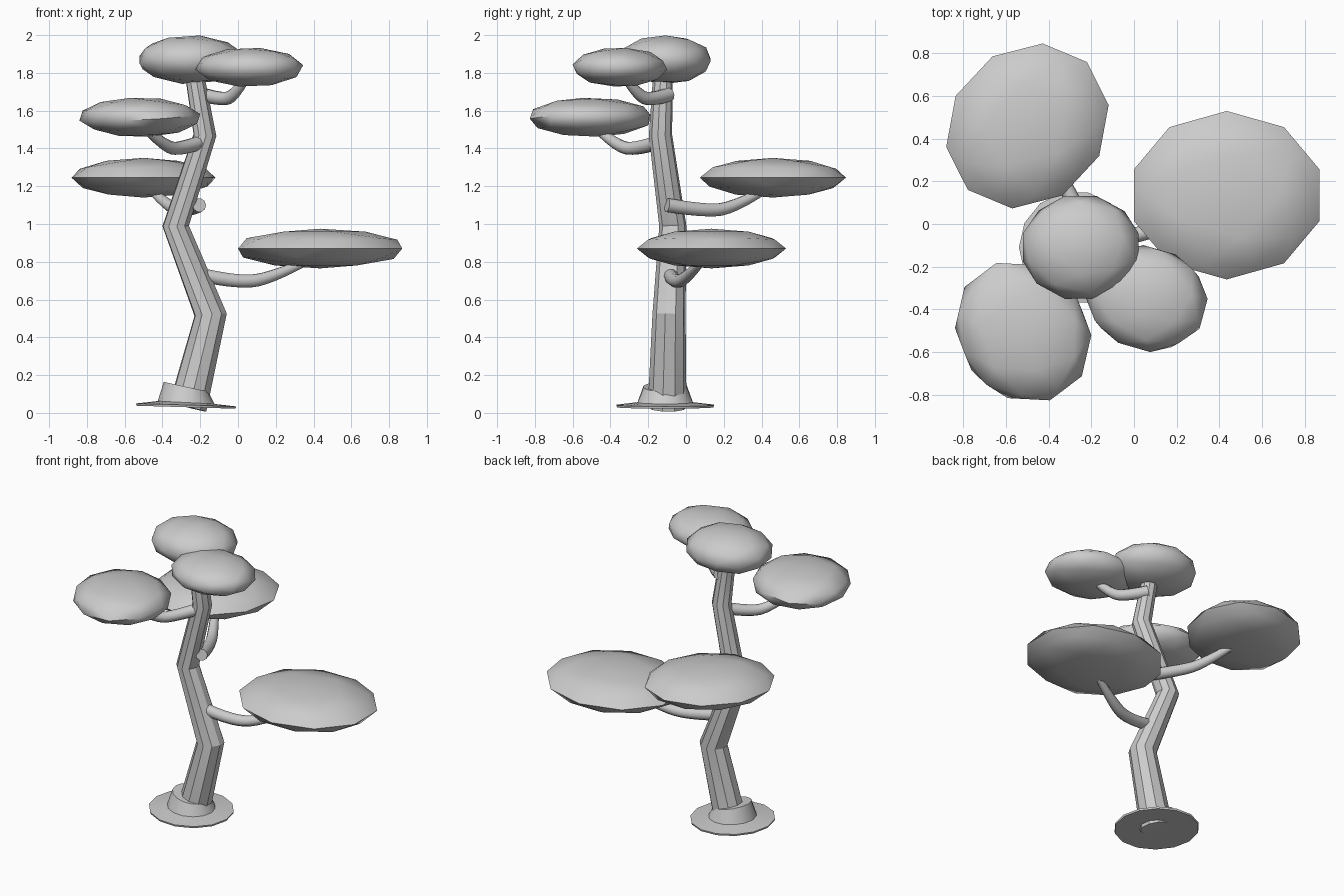
import bpy, bmesh, math
from mathutils import Matrix, Vector

cube = bpy.data.objects.get("Cube")
if cube:
    bpy.data.objects.remove(cube, do_unlink=True)

GREY = (0.6, 0.6, 0.6, 1.0)
grey = bpy.data.materials.new("plain_grey")
grey.use_nodes = True
grey.diffuse_color = GREY
grey.node_tree.nodes["Principled BSDF"].inputs["Base Color"].default_value = GREY


def activate(obj):
    bpy.ops.object.select_all(action='DESELECT')
    obj.select_set(True)
    bpy.context.view_layer.objects.active = obj


def finish(obj, angle):
    activate(obj)
    bpy.ops.object.shade_smooth_by_angle(angle=math.radians(angle))


def add_mesh(name, bm, angle):
    bmesh.ops.recalc_face_normals(bm, faces=bm.faces)
    mesh = bpy.data.meshes.new(name)
    bm.to_mesh(mesh)
    bm.free()
    mesh.materials.append(grey)
    obj = bpy.data.objects.new(name, mesh)
    bpy.context.collection.objects.link(obj)
    finish(obj, angle)


def tube(name, points, radii, curved, angle):
    """Tapered tube along a path, straight-kneed or curved."""
    curve = bpy.data.curves.new(name, 'CURVE')
    curve.dimensions = '3D'
    curve.bevel_depth = 1.0
    curve.bevel_resolution = 3
    curve.use_fill_caps = True
    curve.materials.append(grey)
    spline = curve.splines.new('NURBS' if curved else 'POLY')
    spline.points.add(len(points) - 1)
    for point, co, radius in zip(spline.points, points, radii):
        point.co = (*co, 1)
        point.radius = radius
    if curved:
        spline.order_u = 3
        spline.use_endpoint_u = True
        spline.resolution_u = 4
    obj = bpy.data.objects.new(name, curve)
    bpy.context.collection.objects.link(obj)
    activate(obj)
    bpy.ops.object.convert(target='MESH')
    finish(bpy.context.view_layer.objects.active, angle)


def foliage(name, centre, size, turn=0, tilt=0):
    """Flattened low-poly ball; tilt rolls the ball before flattening."""
    bm = bmesh.new()
    bmesh.ops.create_icosphere(bm, subdivisions=2, radius=1)
    bm.transform(Matrix.Translation(centre)
                 @ Matrix.Rotation(math.radians(turn), 4, 'Z')
                 @ Matrix.Diagonal((*size, 1))
                 @ Matrix.Rotation(math.radians(tilt), 4, 'X'))
    add_mesh(name, bm, 50)


# Zigzag trunk
tube("trunk",
     [(-0.265, -0.1, 0.03), (-0.145, -0.09, 0.52), (-0.33, -0.07, 0.99),
      (-0.175, -0.135, 1.47), (-0.24, -0.12, 1.85)],
     [0.103, 0.088, 0.072, 0.062, 0.05], False, 30)

# Curved branches
BRANCH_RADII = [0.038, 0.037, 0.033, 0.02]
branches = {
    "branch_low_left": [(-0.17, -0.08, 0.725), (0.0, -0.06, 0.69), (0.17, 0.0, 0.71), (0.38, 0.09, 0.81)],
    "branch_back_right": [(-0.205, -0.1, 1.1), (-0.27, 0.08, 1.07), (-0.36, 0.25, 1.08), (-0.48, 0.45, 1.2)],
    "branch_front_right": [(-0.19, -0.14, 1.435), (-0.29, -0.24, 1.4), (-0.38, -0.36, 1.4), (-0.52, -0.5, 1.53)],
    "branch_front_left": [(-0.19, -0.09, 1.685), (-0.1, -0.17, 1.66), (-0.02, -0.25, 1.67), (0.06, -0.34, 1.8)],
}
for name, path in branches.items():
    tube(name, path, BRANCH_RADII, True, 50)

# Leaf clusters
foliage("foliage_low_left", (0.435, 0.135, 0.87), (0.457, 0.395, 0.105))
foliage("foliage_back_right", (-0.5, 0.46, 1.245), (0.36, 0.41, 0.105), -43)
foliage("foliage_front_right", (-0.52, -0.505, 1.565), (0.35, 0.31, 0.105), -53, 12)
foliage("foliage_front_left", (0.06, -0.35, 1.83), (0.29, 0.25, 0.105), -15, 20)
foliage("foliage_top", (-0.25, -0.11, 1.87), (0.285, 0.25, 0.13), 0, 30)

# Flared root collar with a thin ground flange and a slanted top
SIDES = 14
COLLAR = [(0.262, 0.03, 0.03), (0.265, 0.042, 0.03), (0.15, 0.055, 0.05), (0.118, 0.138, 0.22)]
bm = bmesh.new()
rings = []
for radius, height, slant in COLLAR:
    ring = []
    for i in range(SIDES):
        a = math.tau * i / SIDES
        x, y = radius * math.cos(a), radius * math.sin(a)
        ring.append(bm.verts.new(Vector((x - 0.275, y - 0.11, height - slant * x))))
    rings.append(ring)
for low, high in zip(rings, rings[1:]):
    for i in range(SIDES):
        j = (i + 1) % SIDES
        bm.faces.new((low[i], low[j], high[j], high[i]))
bm.faces.new(rings[0])
bm.faces.new(rings[-1])
add_mesh("root_collar", bm, 30)
